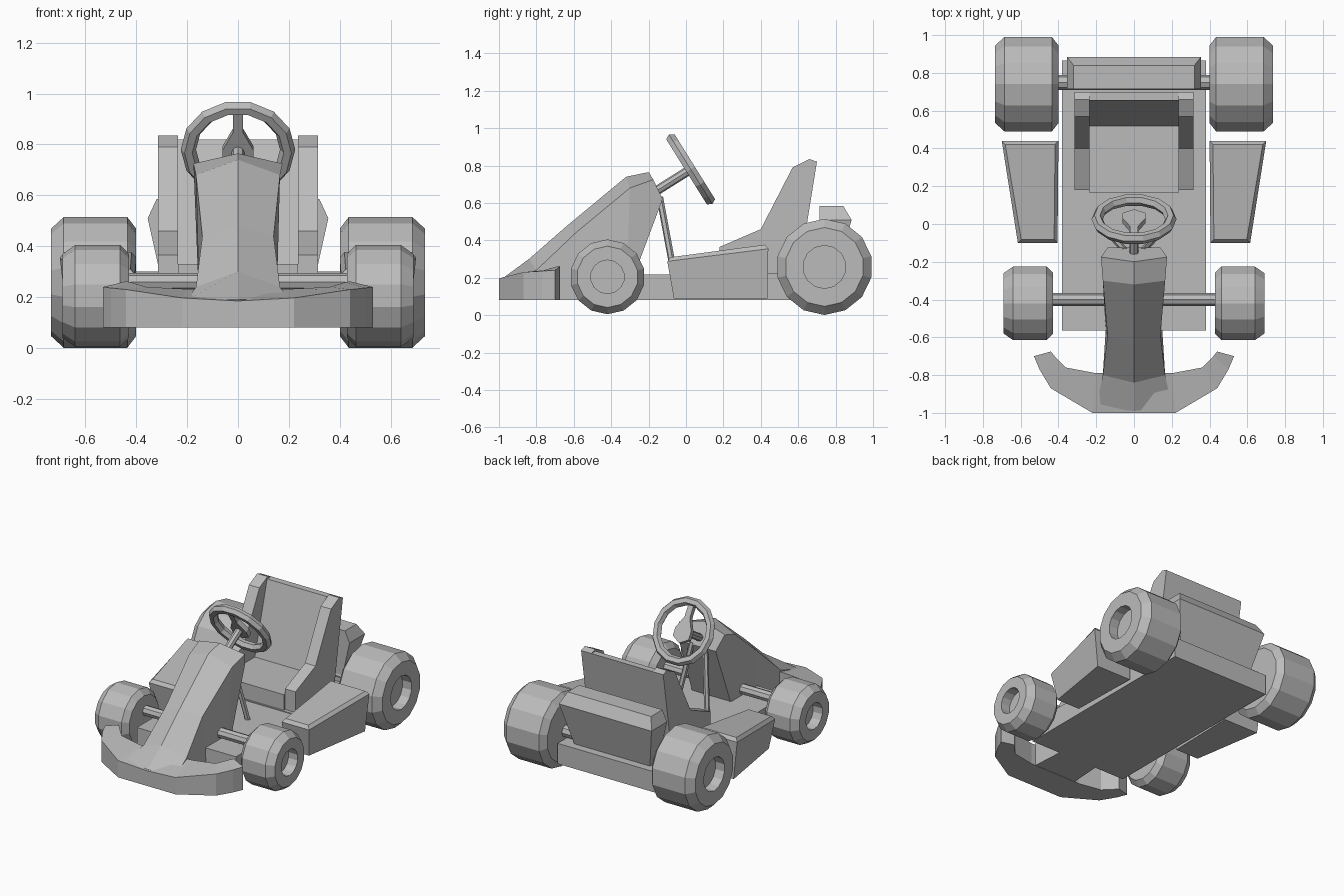
import bpy, bmesh, math
from mathutils import Vector, Matrix

cube = bpy.data.objects.get("Cube")
if cube:
    bpy.data.objects.remove(cube, do_unlink=True)

grey = bpy.data.materials.new("plain_grey")
grey.use_nodes = True
COLOUR = (0.5, 0.5, 0.5, 1)
grey.diffuse_color = COLOUR
grey.node_tree.nodes["Principled BSDF"].inputs["Base Color"].default_value = COLOUR


def finish(name, bm):
    bmesh.ops.recalc_face_normals(bm, faces=bm.faces)
    mesh = bpy.data.meshes.new(name)
    bm.to_mesh(mesh)
    bm.free()
    mesh.materials.append(grey)
    obj = bpy.data.objects.new(name, mesh)
    bpy.context.collection.objects.link(obj)
    return obj


def loft(name, rings):
    """Join closed rings of equal length and cap both ends."""
    bm = bmesh.new()
    rows = [[bm.verts.new(p) for p in ring] for ring in rings]
    n = len(rows[0])
    for a, b in zip(rows, rows[1:]):
        for i in range(n):
            j = (i + 1) % n
            bm.faces.new((a[i], a[j], b[j], b[i]))
    bm.faces.new(rows[0])
    bm.faces.new(rows[-1][::-1])
    return finish(name, bm)


def prism(name, profile, x0, x1):
    """Extrude a (y, z) profile along x."""
    return loft(name, [[(x, y, z) for y, z in profile] for x in (x0, x1)])


def box(name, x, y0, y1, z0, z1):
    return prism(name, [(y0, z0), (y1, z0), (y1, z1), (y0, z1)], -x, x)


def rod(name, start, end, radius, sides=8):
    a, b = Vector(start), Vector(end)
    turn = (b - a).to_track_quat('Z', 'Y').to_matrix()
    ring = [turn @ Vector((radius * math.cos(t), radius * math.sin(t), 0))
            for t in (math.tau * i / sides for i in range(sides))]
    return loft(name, [[p + c for p in ring] for c in (a, b)])


def tyre(name, side, x0, x1, y, z, r, hub):
    """Bevelled wheel with a recessed hub on the outside."""
    profile = [(x0, r * .82), (x0 + .035, r), (x1 - .05, r),
               (x1, r * .82), (x1, hub), (x1 - .07, hub)]
    steps = [math.tau * i / 14 for i in range(14)]
    return loft(name, [[(side * x, y + q * math.sin(t), z + q * math.cos(t)) for t in steps]
                       for x, q in profile])


# Floor pan: front tray and slightly higher rear deck
box("floor_pan", .38, -.565, .155, .08, .217)
box("rear_deck", .38, .155, .865, .08, .222)

# Seat cushion and back
box("seat_cushion", .236, .165, .55, .2, .33)
prism("seat_back", [(.5, .2), (.52, .33), (.655, .82), (.7, .82), (.6, .2)], -.236, .236)

# Engine box: widest at the shoulder, tapering below
loft("engine_box", [[(-x, .715, z), (x, .715, z), (x, y, z), (-x, y, z)]
                    for x, y, z in ((.29, .81, .22), (.355, .885, .51), (.32, .84, .585))])

# Axles
rod("front_axle", (-.46, -.4, .26), (.46, -.4, .26), .035)
rod("rear_axle", (-.45, .75, .26), (.45, .75, .26), .04)

# Parts repeated on each side
bolster = [(.18, .2), (.18, .365), (.4, .46), (.57, .79),
           (.66, .835), (.7, .82), (.6, .2)]
for side, label in ((1, "left"), (-1, "right")):
    tyre(label + "_rear_wheel", side, .4, .735, .74, .258, .257, .115)
    tyre(label + "_front_wheel", side, .428, .69, -.42, .205, .2, .09)
    prism(label + "_seat_bolster", bolster, side * .235, side * .315)

    # Side pod: tapers to the front, with a small bevel round the top
    def pod_ring(inset, drop):
        return [(side * (.4 + inset), .44 - inset, .377 - drop),
                (side * (.7 - inset), .44 - inset, .377 - drop),
                (side * (.615 - inset), -.1 + inset, .31 - drop),
                (side * (.405 + inset), -.1 + inset, .31 - drop)]
    base = [(side * x, y, .09) for x, y in ((.4, .435), (.67, .435), (.59, -.065), (.41, -.065))]
    loft(label + "_side_pod", [base, pod_ring(0, .022), pod_ring(.018, 0)])

    rod(label + "_column_strut", (side * .05, -.14, .63), (side * .12, -.06, .2), .018, 6)

# Nose fairing: each ring is low edge, shoulder, crest and the mirror of them
nose = []
for crest, shoulder, low in (
        ((-.2, .765), (.175, -.175, .725), (.14, -.125, .62)),
        ((-.32, .74), (.165, -.3, .68), (.15, -.32, .1)),
        ((-.64, .475), (.14, -.59, .44), (.15, -.565, .082)),
        ((-.84, .3), (.165, -.8, .24), (.165, -.8, .082)),
        ((-.99, .19), (.2, -.97, .19), (.2, -.97, .082))):
    left = [low, shoulder]
    nose.append(left + [(0, *crest)] + [(-x, y, z) for x, y, z in left[::-1]])
loft("nose_fairing", nose)

# Bumper: swept wings whose tops rise towards the tips
half = [  # outer (x, y, z) and inner (x, y, z)
    ((.53, -.7, .24), (.44, -.675, .262)),
    ((.5, -.77, .236), (.42, -.7, .258)),
    ((.44, -.87, .23), (.36, -.76, .24)),
    ((.22, -1, .197), (.2, -.79, .232)),
]
sections = half + [((0, -1, .185), (0, -.79, .232))]
sections += [tuple((-x, y, z) for x, y, z in pair) for pair in half[::-1]]
loft("front_bumper", [[(*o[:2], .08), o, i, (*i[:2], .08)] for o, i in sections])

# Steering wheel, tilted towards the driver
tilt = Matrix.Translation((0, .025, .78)) @ Matrix.Rotation(math.radians(-58), 4, 'X')
bm = bmesh.new()
rings = []
for a in (math.tau * i / 14 for i in range(14)):
    rings.append([bm.verts.new(tilt @ Vector(((.195 + .03 * math.cos(b)) * math.cos(a),
                                              (.195 + .03 * math.cos(b)) * math.sin(a),
                                              .03 * math.sin(b))))
                  for b in (math.tau * j / 6 for j in range(6))])
for i, ring in enumerate(rings):
    after = rings[(i + 1) % 14]
    for j in range(6):
        k = (j + 1) % 6
        bm.faces.new((ring[j], after[j], after[k], ring[k]))
finish("steering_wheel", bm)

# Hub plate with one spoke, and the column
right = [(.06, .045), (.06, -.01), (.02, -.09), (.02, -.18)]
plate = [(0, .08)] + right + [(-x, y) for x, y in right[::-1]]
# the plane's own y axis points down the wheel once tilted about x, so keep v upward
loft("wheel_hub", [[tilt @ Vector((x, v, h)) for x, v in plate] for h in (-.02, .012)])
rod("steering_column", tilt @ Vector((0, 0, -.01)), (0, -.19, .645), .025)
